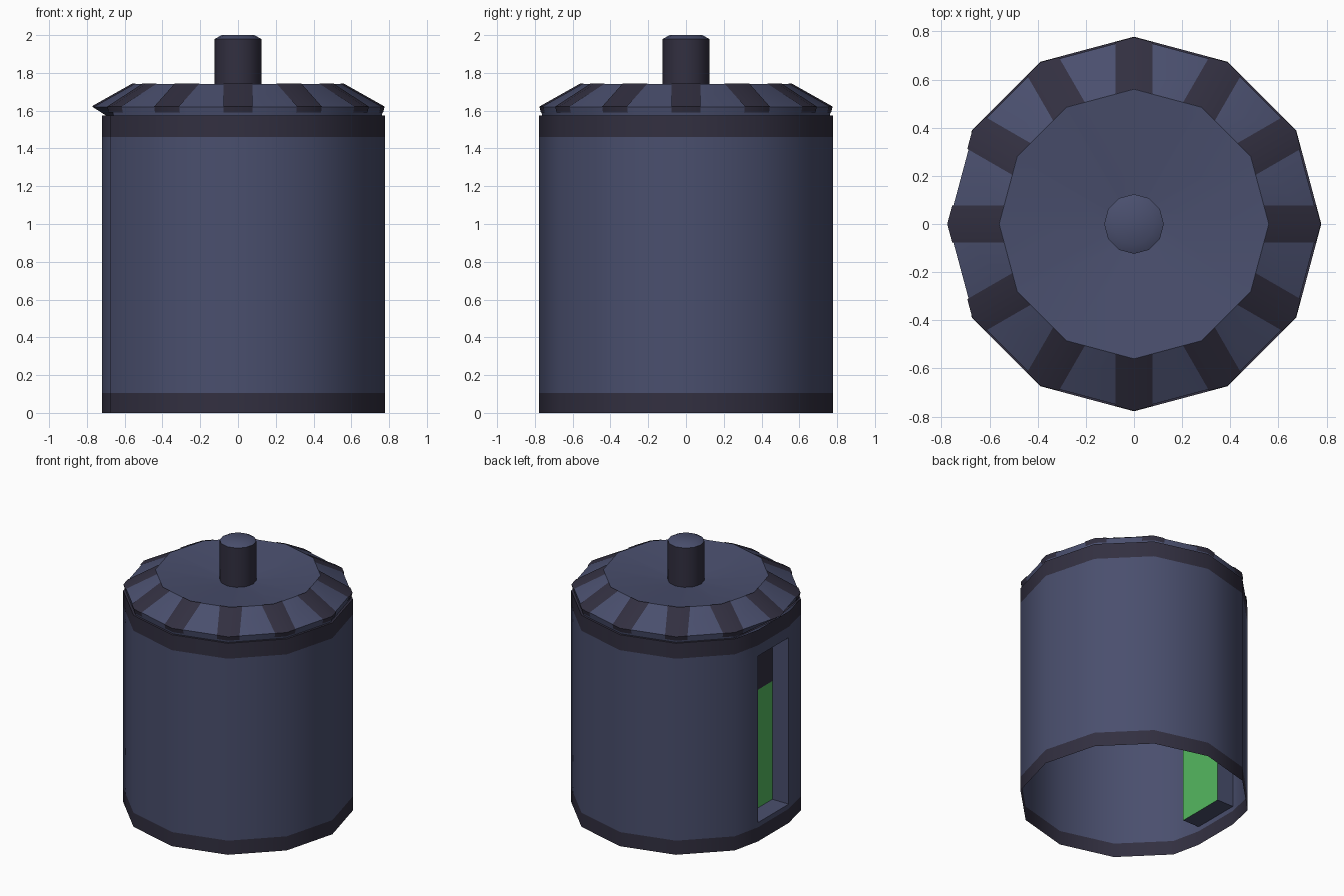
import bpy, math

if "Cube" in bpy.data.objects:
    bpy.data.objects.remove(bpy.data.objects["Cube"])

def mat(name, c):
    m = bpy.data.materials.new(name)
    m.diffuse_color = (*c, 1)
    m.use_nodes = True
    m.node_tree.nodes["Principled BSDF"].inputs["Base Color"].default_value = m.diffuse_color
    return m

BLUE = mat("slate_blue", (0.068, 0.078, 0.155))
DARK = mat("dark_trim", (0.032, 0.029, 0.052))
GREEN = mat("green_panel", (0.09, 0.48, 0.115))
MATS = [BLUE, DARK, GREEN]

def make(name, verts, faces, mids, smooth=40):
    me = bpy.data.meshes.new(name)
    me.from_pydata(verts, [], faces)
    for m in MATS:
        me.materials.append(m)
    for p, i in zip(me.polygons, mids):
        p.material_index = i
    ob = bpy.data.objects.new(name, me)
    bpy.context.collection.objects.link(ob)
    bpy.ops.object.select_all(action='DESELECT')
    ob.select_set(True)
    bpy.context.view_layer.objects.active = ob
    bpy.ops.object.shade_smooth_by_angle(angle=math.radians(smooth))
    return ob

def ring(r, z, n=12):
    return [(r * math.cos(2 * math.pi * k / n), r * math.sin(2 * math.pi * k / n), z) for k in range(n)]

def lathe(rings, mids):
    """Skin a stack of equal rings, one material per band."""
    n = len(rings[0])
    v = [p for r in rings for p in r]
    f, m = [], []
    for j, mi in enumerate(mids):
        for i in range(n):
            k = (i + 1) % n
            f.append((j * n + i, j * n + k, j * n + n + k, j * n + n + i))
            m.append(mi)
    return v, f, m

# Body: open-bottomed twelve-sided shell, the left corner flattened for a slot
W, XF, XB = 0.18, -0.72, -0.585
Z0, Z1, ZG = 0.14, 1.38, 1.02
def body_ring(z, r=0.778):
    p = ring(r, z)
    return p[:6] + [(XF, W, z), (XF, -W, z)] + p[7:]
zs = [0, 0.105, Z0, Z1, 1.46, 1.575]
v, f, m = lathe([body_ring(z) for z in zs], [1, 0, 0, 0, 1])
slot = 2 * 13 + 6
del f[slot], m[slot]
make("body", v, f, m)

# Recess behind the slot, with a green panel under a dark one
v = [(x, y, z) for z in (Z0, ZG, Z1) for x, y in ((XF, W), (XB, W), (XB, -W), (XF, -W))]
f = [(0, 1, 5, 4), (4, 5, 9, 8), (2, 3, 7, 6), (6, 7, 11, 10),
     (0, 3, 2, 1), (8, 9, 10, 11), (1, 2, 6, 5), (5, 6, 10, 9)]
make("slot_recess", v, f, [0, 0, 0, 0, 0, 0, 2, 1])

# Roof: short lip, sloped ring and dished top
lip0, lip1 = ring(0.762, 1.575), ring(0.77, 1.62)
lip0[6] = (-0.70, 0, 1.575)
ledge = ring(0.778, 1.575)
ledge[6] = (XF, 0, 1.575)
v, f, m = lathe([ledge, lip0, lip1, ring(0.56, 1.74), ring(0.10, 1.685)], [1, 0, 0, 0])
make("roof", v, f, m, 35)

# Dark ribs folded over each roof corner
v, f, m = [], [], []
t = math.tan(math.radians(15))
for k in range(12):
    a = math.radians(30 * k)
    c, s = math.cos(a), math.sin(a)
    rows = [(0.561, 1.743), (0.776, 1.622)]
    if k != 6:
        rows.append((0.768, 1.59))
    b = len(v)
    for r, z in rows:
        for w in (-0.076, 0, 0.076):
            d = r - abs(w) * t
            v.append((d * c - w * s, d * s + w * c, z))
    for j in range(len(rows) - 1):
        for i in range(2):
            q = b + j * 3 + i
            f.append((q, q + 3, q + 4, q + 1))
            m.append(1)
make("roof_ribs", v, f, m)

# Top knob with bevelled light cap
v, f, m = lathe([ring(0.124, 1.67), ring(0.124, 1.98), ring(0.085, 2.0)], [1, 0])
f.append(tuple(range(24, 36)))
m.append(0)
make("knob", v, f, m)
